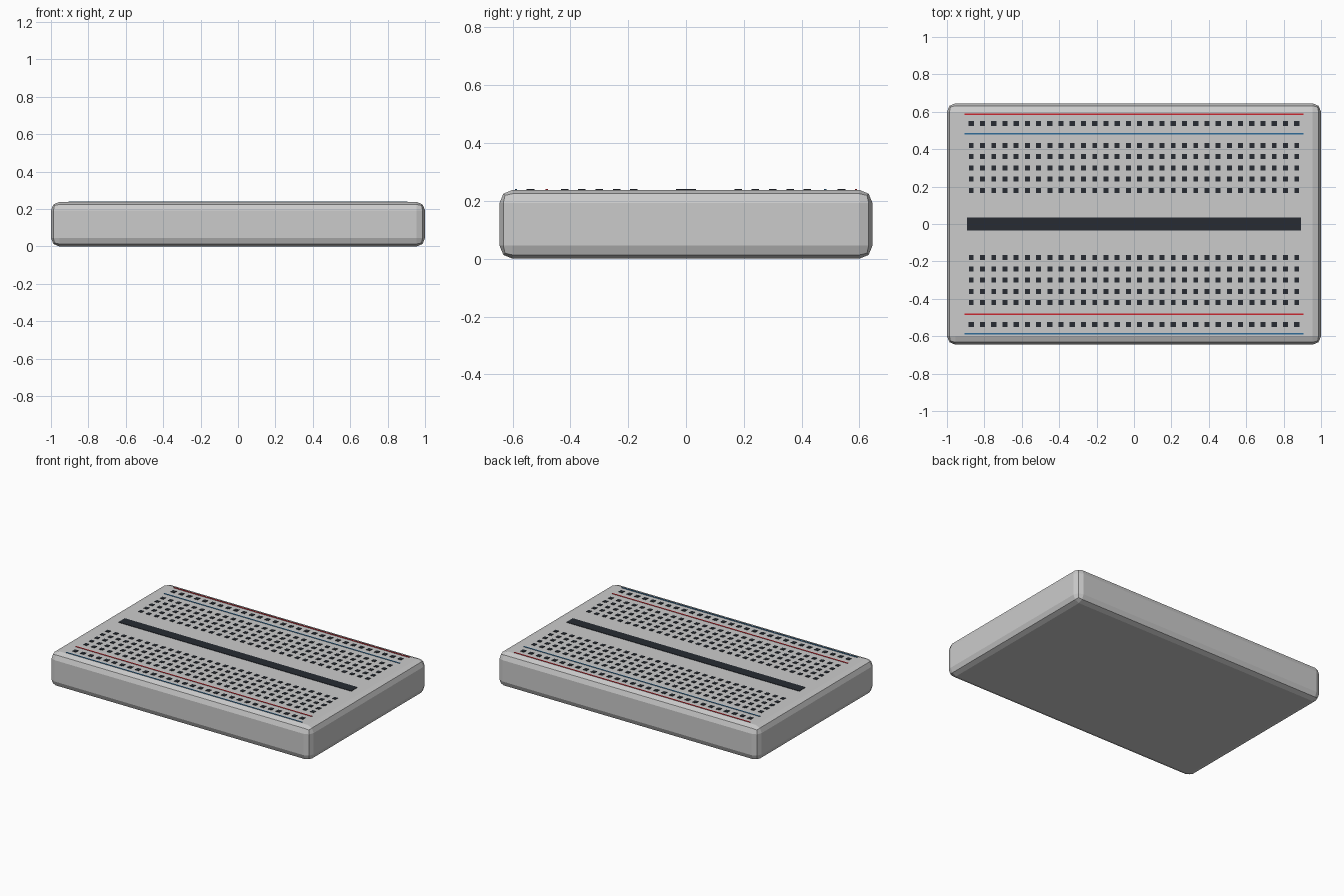
import bpy, bmesh
from mathutils import Matrix, Vector

if "Cube" in bpy.data.objects:
    bpy.data.objects.remove(bpy.data.objects["Cube"])

TOP = 0.238  # height of the top face


def material(name, rgb):
    m = bpy.data.materials.new(name)
    m.diffuse_color = (*rgb, 1)
    m.use_nodes = True
    m.node_tree.nodes["Principled BSDF"].inputs["Base Color"].default_value = m.diffuse_color
    return m


def boxes(name, centres, size, mat=None, bevel=0):
    """One object holding a box of the given size at every centre."""
    bm = bmesh.new()
    for c in centres:
        bmesh.ops.create_cube(bm, size=1, matrix=Matrix.Translation(c) @ Matrix.Diagonal((*size, 1)))
    if bevel:
        bmesh.ops.bevel(bm, geom=bm.edges[:], offset=bevel, segments=2, profile=0.5, affect='EDGES')
    me = bpy.data.meshes.new(name)
    bm.to_mesh(me)
    bm.free()
    ob = bpy.data.objects.new(name, me)
    bpy.context.collection.objects.link(ob)
    if mat:
        me.materials.append(mat)
    return ob


dark = material("dark", (0.02, 0.024, 0.032))
red = material("red", (0.6, 0.02, 0.03))
blue = material("blue", (0.03, 0.15, 0.32))

# Body with rounded edges
boxes("body", [Vector((0, 0, TOP / 2))], (2, 1.29, TOP), bevel=0.045)

# Centre channel
boxes("centre_channel", [Vector((0, 0, TOP))], (1.786, 0.07, 0.006), dark)

# Contact holes: five rows on each side of the channel, one row per power rail
columns = [-0.87 + 0.06 * i for i in range(30)]
rows = [s * (0.18 + 0.06 * j) for s in (-1, 1) for j in range(5)]
boxes("terminal_holes", [Vector((x, y, TOP)) for y in rows for x in columns], (0.026, 0.026, 0.006), dark)
boxes("rail_holes", [Vector((x, s * 0.538, TOP)) for s in (-1, 1) for x in columns], (0.028, 0.028, 0.006), dark)

# Coloured stripes beside the power rails
boxes("red_stripes", [Vector((0, y, TOP)) for y in (0.588, -0.482)], (1.81, 0.008, 0.005), red)
boxes("blue_stripes", [Vector((0, y, TOP)) for y in (0.482, -0.588)], (1.81, 0.008, 0.005), blue)
